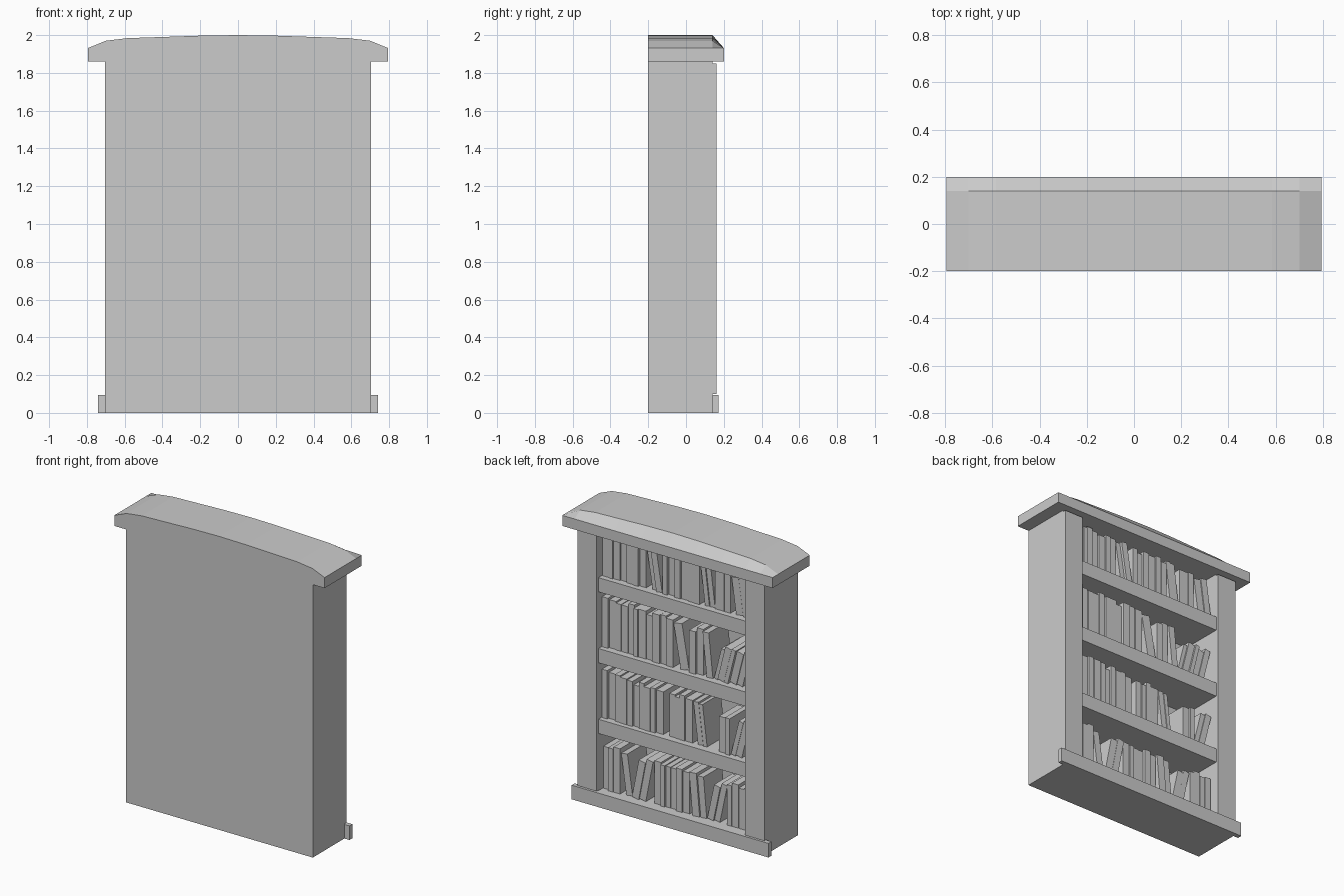
import bpy, bmesh, random
from math import radians, sin, cos
from mathutils import Matrix, Vector

if "Cube" in bpy.data.objects:
    bpy.data.objects.remove(bpy.data.objects["Cube"])

random.seed(4)


def finish(bm, name):
    bmesh.ops.recalc_face_normals(bm, faces=bm.faces)
    me = bpy.data.meshes.new(name)
    bm.to_mesh(me)
    bm.free()
    ob = bpy.data.objects.new(name, me)
    bpy.context.collection.objects.link(ob)
    return ob


def box(name, x0, x1, y0, y1, z0, z1):
    bm = bmesh.new()
    bmesh.ops.create_cube(bm, size=1)
    for v in bm.verts:
        v.co = Vector(((x0 + x1) / 2 + v.co.x * (x1 - x0),
                       (y0 + y1) / 2 + v.co.y * (y1 - y0),
                       (z0 + z1) / 2 + v.co.z * (z1 - z0)))
    return finish(bm, name)


# Carcass: back panel, thick sides with a raised front face, plinth rail
IN, OUT, TOP = 0.56, 0.704, 1.86
box("back_panel", -IN, IN, -0.2, -0.15, 0, TOP)
for side, s in (("left", -1), ("right", 1)):
    a, b = sorted((s * IN, s * OUT))
    box(side + "_side", a, b, -0.2, 0.14, 0, TOP)
    box(side + "_front_stile", a, b, 0.14, 0.162, 0.1, 1.85)
box("plinth_rail", -0.742, 0.742, 0.14, 0.172, 0, 0.096)
box("bottom_board", -IN, IN, -0.15, 0.14, 0, 0.096)

# Shelves
LEVELS = [0.096, 0.583, 1.065, 1.548]
for i, z in enumerate(LEVELS[1:]):
    box("shelf_%d" % (i + 1), -IN, IN, -0.15, 0.143, z - 0.097, z)

# Arched cap: curved top that slopes down to a straight front edge
half = [(0.793, 1.932), (0.7, 1.97), (0.585, 1.984), (0.4, 1.99), (0.2, 1.997)]
arc = [(-x, z) for x, z in half] + [(0, 2.0)] + half[::-1]
bm = bmesh.new()
rows = [[bm.verts.new((x, y, z)) for x, z in pts] for y, pts in (
    (-0.2, [(x, TOP) for x, z in arc]),
    (-0.2, arc),
    (0.14, arc),
    (0.2, [(x, 1.932) for x, z in arc]),
    (0.2, [(x, TOP) for x, z in arc]))]
for r in range(5):
    p, q = rows[r], rows[(r + 1) % 5]
    for k in range(len(arc) - 1):
        bm.faces.new((p[k], p[k + 1], q[k + 1], q[k]))
for k in (0, -1):
    bm.faces.new([r[k] for r in rows])
finish(bm, "arched_cap")


# Books: plain slabs leaning about the bottom edge
def add_book(bm, x, z, w, h, lean, front):
    plan = [(0, -0.1), (-w, -0.1), (-w, front), (0, front)]
    lift = w * abs(sin(lean)) if lean < 0 else 0
    m = Matrix.Translation((x, 0, z + lift)) @ Matrix.Rotation(lean, 4, 'Y')
    lo = [bm.verts.new(m @ Vector((px, py, 0))) for px, py in plan]
    hi = [bm.verts.new(m @ Vector((px, py, h))) for px, py in plan]
    bm.faces.new(lo[::-1])
    bm.faces.new(hi)
    for k in range(4):
        j = (k + 1) % 4
        bm.faces.new((lo[k], lo[j], hi[j], hi[k]))


# Groups per shelf from the +x end: (end, height, lean in degrees), 0 height = gap
GROUPS = [
    [(0.14, 0.30, 0), (0.23, 0.28, 8), (0.39, 0.28, -11), (0.66, 0.28, 0),
     (0.79, 0.28, 5), (0.94, 0.26, -12), (1.115, 0.28, 0)],
    [(0.14, 0.33, 0), (0.46, 0.30, 0), (0.50, 0, 0), (0.68, 0.30, 0),
     (0.79, 0.30, 7), (0.88, 0, 0), (0.97, 0.26, 0), (1.115, 0.24, -14)],
    [(0.24, 0.33, 0), (0.54, 0.32, 0), (0.66, 0.30, 10), (0.76, 0.30, 0),
     (0.84, 0.29, 6), (1.115, 0.24, -14)],
    [(0.33, 0.29, 0), (0.46, 0.28, 9), (0.74, 0.28, 0), (0.85, 0.28, 7),
     (0.97, 0.28, 0), (1.115, 0.27, 8)],
]
for i, (z, groups) in enumerate(zip(LEVELS, GROUPS)):
    bm = bmesh.new()
    u = 0.003
    for end, h, deg in groups:
        if h:
            t = radians(deg)
            reach = h * abs(sin(t))
            start = u + (reach if t > 0 else 0)
            stop = end - (reach if t < 0 else 0)
            n = max(1, round((stop - start) / 0.048))
            ws = [random.uniform(0.7, 1.3) for _ in range(n)]
            k = max(stop - start, 0.03) / sum(ws)
            for w in ws:
                w *= k
                add_book(bm, IN - start, z, w * cos(t) - 0.003,
                         h + random.uniform(-0.02, 0.015), t,
                         0.105 + random.uniform(-0.012, 0.006))
                start += w
        u = end
    finish(bm, "book_row_%d" % (i + 1))
